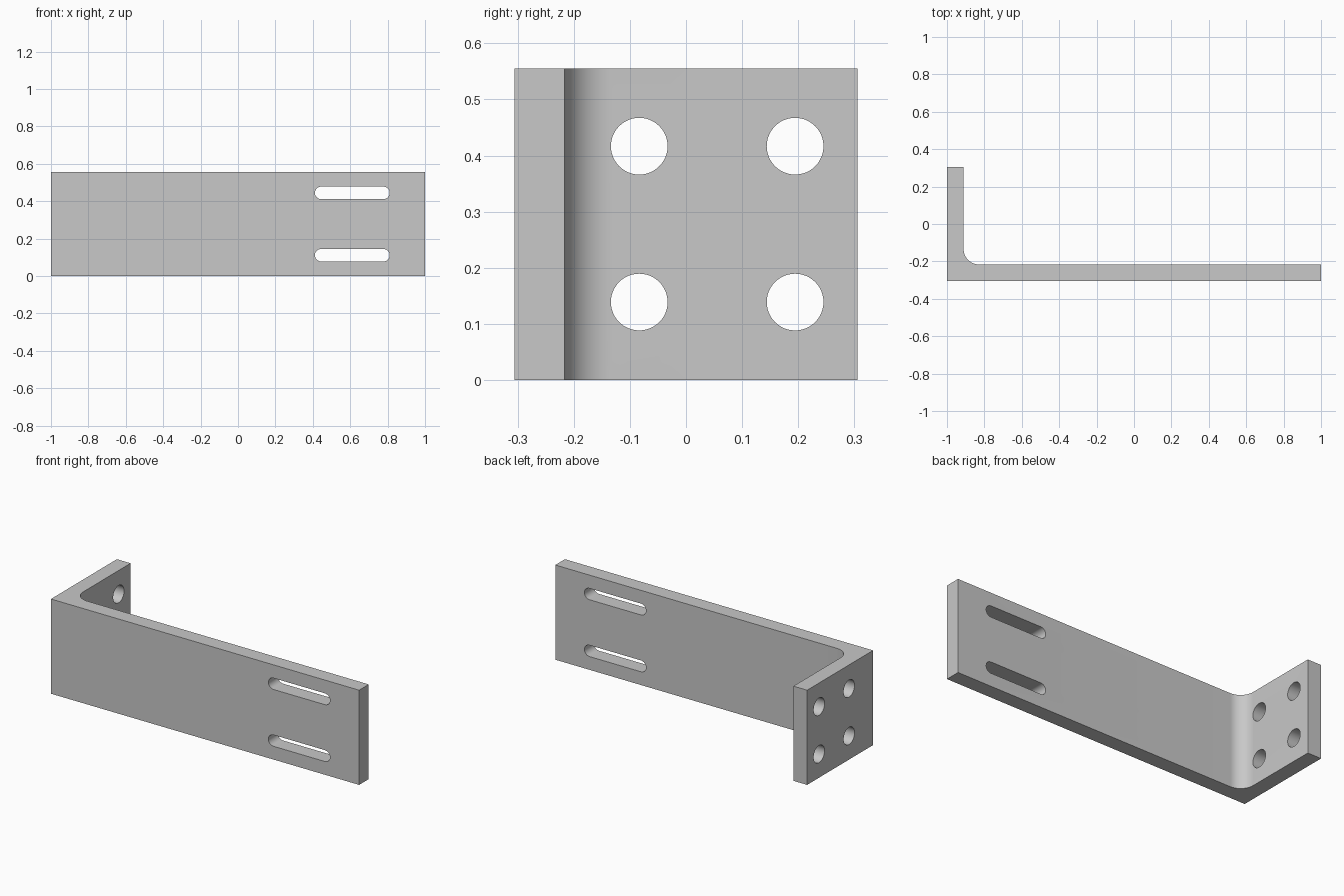
import bpy
import bmesh
from math import sin, cos, pi
from mathutils import Vector

cube = bpy.data.objects.get("Cube")
if cube:
    bpy.data.objects.remove(cube, do_unlink=True)

MM = 2 / 180                       # one working unit of the plate
LENGTH, DEPTH, HEIGHT = 180 * MM, 55 * MM, 50 * MM
THICK, FILLET = 8 * MM, 7.5 * MM
LEFT, FRONT = -LENGTH / 2, -DEPTH / 2

steel = bpy.data.materials.new("light_grey_steel")
steel.use_nodes = True
grey = (0.58, 0.58, 0.58, 1)
steel.diffuse_color = grey
steel.node_tree.nodes["Principled BSDF"].inputs["Base Color"].default_value = grey


def arc(cx, cy, r, start, end, steps):
    """Points along an arc, both ends included."""
    angles = [start + (end - start) * i / steps for i in range(steps + 1)]
    return [(cx + r * cos(a), cy + r * sin(a)) for a in angles]


def add_prism(bm, points, direction):
    """Extrude a closed outline along a direction."""
    face = bm.faces.new([bm.verts.new(p) for p in points])
    grown = bmesh.ops.extrude_face_region(bm, geom=[face])
    verts = [g for g in grown["geom"] if isinstance(g, bmesh.types.BMVert)]
    bmesh.ops.translate(bm, verts=verts, vec=Vector(direction))


def make_object(name, bm):
    bmesh.ops.recalc_face_normals(bm, faces=bm.faces[:])
    mesh = bpy.data.meshes.new(name)
    bm.to_mesh(mesh)
    bm.free()
    mesh.materials.append(steel)
    obj = bpy.data.objects.new(name, mesh)
    bpy.context.collection.objects.link(obj)
    return obj


# L-shaped plate with a filleted inner corner
inner_x, inner_y = LEFT + THICK, FRONT + THICK
profile = [(LEFT, FRONT), (-LEFT, FRONT), (-LEFT, inner_y)]
profile += arc(inner_x + FILLET, inner_y + FILLET, FILLET, 1.5 * pi, pi, 16)
profile += [(inner_x, -FRONT), (LEFT, -FRONT)]
bm = bmesh.new()
add_prism(bm, [(x, y, 0) for x, y in profile], (0, 0, HEIGHT))
bracket = make_object("angle_bracket", bm)

# Two long slots in the long arm
bm = bmesh.new()
slot_x, slot_half, slot_r = 55 * MM, 15 * MM, 3 * MM
for z in (10 * MM, 40 * MM):
    outline = arc(slot_x + slot_half, z, slot_r, -pi / 2, pi / 2, 16)
    outline += arc(slot_x - slot_half, z, slot_r, pi / 2, 1.5 * pi, 16)
    add_prism(bm, [(x, FRONT - THICK, h) for x, h in outline], (0, 3 * THICK, 0))

# Four round bolt holes in the short arm
for y in (-7.5 * MM, 17.5 * MM):
    for z in (12.5 * MM, 37.5 * MM):
        outline = arc(y, z, 4.55 * MM, 0, 2 * pi, 48)[:-1]
        add_prism(bm, [(LEFT - THICK, a, b) for a, b in outline], (3 * THICK, 0, 0))
cutter = make_object("hole_cutter", bm)
cutter.hide_render = True

# Cut the openings, then drop the helper
cut = bracket.modifiers.new("openings", 'BOOLEAN')
cut.operation = 'DIFFERENCE'
cut.solver = 'EXACT'
cut.object = cutter
bpy.ops.object.select_all(action='DESELECT')
bracket.select_set(True)
bpy.context.view_layer.objects.active = bracket
bpy.ops.object.modifier_apply(modifier=cut.name)
bpy.data.objects.remove(cutter, do_unlink=True)

# Smooth fillet and hole walls, crisp plate edges
bpy.ops.object.shade_smooth_by_angle(angle=pi / 6)
